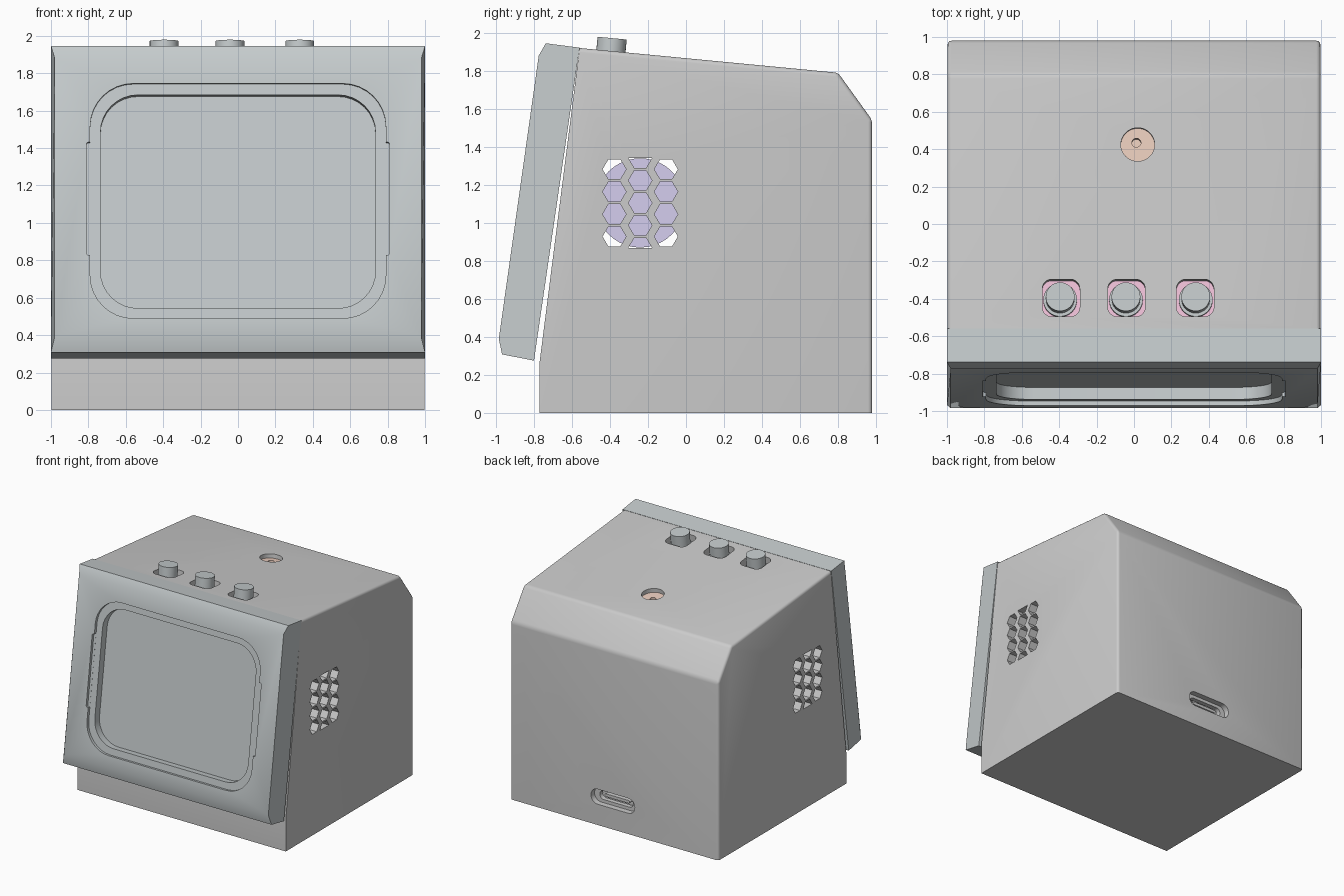
import bpy, bmesh, math
from mathutils import Matrix, Vector

if "Cube" in bpy.data.objects:
    bpy.data.objects.remove(bpy.data.objects["Cube"])


def frame(x, y, z, origin=(0, 0, 0)):
    """Matrix whose local axes are x, y, z, placed at origin."""
    m = Matrix((x, y, z)).transposed().to_4x4()
    m.translation = Vector(origin)
    return m


def tilted(angle, origin):
    return Matrix.Translation(origin) @ Matrix.Rotation(angle, 4, 'X')


def material(name, rgb):
    m = bpy.data.materials.new(name)
    m.diffuse_color = (*rgb, 1)
    m.use_nodes = True
    m.node_tree.nodes["Principled BSDF"].inputs["Base Color"].default_value = m.diffuse_color
    return m


def round_rect(w, h, r, seg=8, cx=0, cy=0):
    pts = []
    for k, (sx, sy) in enumerate(((1, 1), (-1, 1), (-1, -1), (1, -1))):
        for i in range(seg + 1):
            a = math.pi / 2 * (k + i / seg)
            pts.append((cx + sx * (w / 2 - r) + r * math.cos(a),
                        cy + sy * (h / 2 - r) + r * math.sin(a)))
    return pts


def circle(r, n=32, cx=0, cy=0):
    return [(cx + r * math.cos(2 * math.pi * i / n),
             cy + r * math.sin(2 * math.pi * i / n)) for i in range(n)]


def prisms(name, outlines, z0, z1, m=Matrix(), mat=None):
    """Extrude each 2D outline from z0 to z1 in frame m, as one object."""
    bm = bmesh.new()
    for pts in outlines:
        lo = [bm.verts.new(m @ Vector((a, b, z0))) for a, b in pts]
        hi = [bm.verts.new(m @ Vector((a, b, z1))) for a, b in pts]
        bm.faces.new(lo[::-1])
        bm.faces.new(hi)
        for i in range(len(pts)):
            j = (i + 1) % len(pts)
            bm.faces.new((lo[i], lo[j], hi[j], hi[i]))
    bmesh.ops.recalc_face_normals(bm, faces=bm.faces)
    me = bpy.data.meshes.new(name)
    bm.to_mesh(me)
    bm.free()
    ob = bpy.data.objects.new(name, me)
    bpy.context.collection.objects.link(ob)
    if mat:
        me.materials.append(mat)
    return ob


def activate(ob):
    bpy.ops.object.select_all(action='DESELECT')
    ob.select_set(True)
    bpy.context.view_layer.objects.active = ob


def cut(ob, cutter):
    mod = ob.modifiers.new("cut", 'BOOLEAN')
    mod.operation, mod.solver, mod.object = 'DIFFERENCE', 'EXACT', cutter
    activate(ob)
    bpy.ops.object.modifier_apply(modifier=mod.name)
    bpy.data.objects.remove(cutter)


def smooth(ob):
    activate(ob)
    bpy.ops.object.shade_smooth_by_angle(angle=math.radians(30))


bezel_grey = material("bezel_grey", (0.56, 0.60, 0.61))
purple = material("purple", (0.66, 0.61, 0.86))
pink = material("pink", (0.90, 0.55, 0.72))
orange = material("orange", (0.84, 0.62, 0.52))

SIDE = frame((0, 1, 0), (0, 0, 1), (1, 0, 0))
BACK = frame((-1, 0, 0), (0, 0, 1), (0, 1, 0), (0.015, 0.98, 0.245))
TOP_TILT = -math.atan2(0.13, 1.36)
FACE_TILT = -math.atan2(0.21, 1.49)


def top_frame(x, y):
    return tilted(TOP_TILT, (x, y, 1.92 - 0.0956 * (y + 0.56)))


# Body: side profile extruded, rear and top edges softly rounded
body = prisms("body_shell", [[(-0.77, 0), (0.98, 0), (0.98, 1.54), (0.80, 1.79),
                              (-0.56, 1.92), (-0.77, 0.27)]], -0.997, 0.997, SIDE)
bm = bmesh.new()
bm.from_mesh(body.data)
soft = [e for e in bm.edges
        if max(v.co.z for v in e.verts) > 0.1 and max(v.co.y for v in e.verts) > 0.5]
bmesh.ops.bevel(bm, geom=soft, offset=0.022, segments=3, profile=0.5, affect='EDGES')
bm.to_mesh(body.data)
bm.free()

# Hollow inside
cut(body, prisms("cavity", [[(-0.68, 0.08), (0.89, 0.08), (0.89, 1.51), (0.75, 1.71),
                             (-0.50, 1.83), (-0.68, 0.30)]], -0.91, 0.91, SIDE))

# Honeycomb vents through both sides, half cells at the middle column ends
def hexagon(cy, cz, lo=-9, hi=9):
    pts = [(cy + 0.062 * math.cos(math.pi / 3 * i),
            cz + 0.0525 * math.sin(math.pi / 3 * i) / 0.866) for i in range(6)]
    return [p for p in pts if lo < p[1] < hi]


cells = [hexagon(y, 1.105 + 0.118 * k) for y in (-0.377, -0.105)
         for k in (-1.5, -0.5, 0.5, 1.5)]
cells += [hexagon(-0.241, 1.105 + 0.118 * k) for k in (-1, 0, 1)]
cells += [hexagon(-0.241, 1.341, hi=1.345), hexagon(-0.241, 0.869, lo=0.865)]
cut(body, prisms("vents", cells, -1.1, 1.1, SIDE))

# Rear port: shallow recess and a through slot
cut(body, prisms("recess", [round_rect(0.42, 0.13, 0.064)], -0.05, 0.1, BACK))
cut(body, prisms("slot", [round_rect(0.32, 0.075, 0.037)], -0.2, 0.1, BACK))
prisms("port_tongue", [round_rect(0.24, 0.025, 0.01)], -0.16, -0.06, BACK)
prisms("port_back", [round_rect(0.40, 0.14, 0.03)], -0.18, -0.15, BACK)

# Button openings and microphone opening in the top
BUTTON_X = (-0.395, -0.043, 0.33)
HOLE_X = (-0.39, -0.04, 0.327)
tf = top_frame(0, -0.395)
cut(body, prisms("button_holes", [round_rect(0.2, 0.2, 0.05, cx=x) for x in HOLE_X],
                 -0.15, 0.1, tf))
mf = top_frame(0.02, 0.425)
cut(body, prisms("top_hole", [circle(0.09)], -0.15, 0.1, mf))
smooth(body)

# Inner parts seen through the openings
prisms("button_board", [round_rect(1.0, 0.3, 0.03, cx=-0.03)], -0.12, -0.085, tf, pink)
insert = prisms("sensor_insert", [circle(0.105)], -0.12, -0.035, mf, orange)
cut(insert, prisms("sensor_hole", [circle(0.024, 20, -0.007, 0.013)], -0.09, 0.0, mf))
smooth(insert)
smooth(prisms("speaker", [circle(0.235, 40, -0.241, 1.105)], -0.3, 0.3, SIDE, purple))

# Buttons: plunger with a wider collar below the surface
for i, x in enumerate(BUTTON_X):
    smooth(prisms(f"button_{i + 1}", [circle(0.077, cx=x)], -0.09, 0.068, tf, bezel_grey))
    smooth(prisms(f"button_collar_{i + 1}", [circle(0.09, cx=x, cy=-0.005)],
                  -0.085, -0.05, tf, bezel_grey))

# Bezel: tilted slab, front face slightly narrower to give chamfered edges
bezel = prisms("bezel", [[(-0.80, 0.275), (-0.968, 0.308), (-0.985, 0.39),
                          (-0.775, 1.88), (-0.738, 1.945), (-0.56, 1.922)]],
               -1, 1, SIDE, bezel_grey)
for v in bezel.data.vertices:
    if any(abs(v.co.z - z) < 0.001 for z in (0.39, 1.88)):
        v.co.x *= 0.98

# Screen opening: stepped rim with side notches, then the through hole
face = tilted(FACE_TILT + math.pi / 2, (0, -0.8825, 1.1175))
cut(bezel, prisms("rim", [round_rect(1.58, 1.268, 0.23)], -0.025, 0.1, face))
cut(bezel, prisms("notches", [round_rect(1.62, 0.61, 0.01, 2, cy=0.012)],
                  -0.024, 0.1, face))
cut(bezel, prisms("opening", [round_rect(1.47, 1.152, 0.2)], -0.5, 0.1, face))
smooth(bezel)
prisms("screen", [round_rect(1.56, 1.24, 0.2)], -0.12, -0.09, face, bezel_grey)
